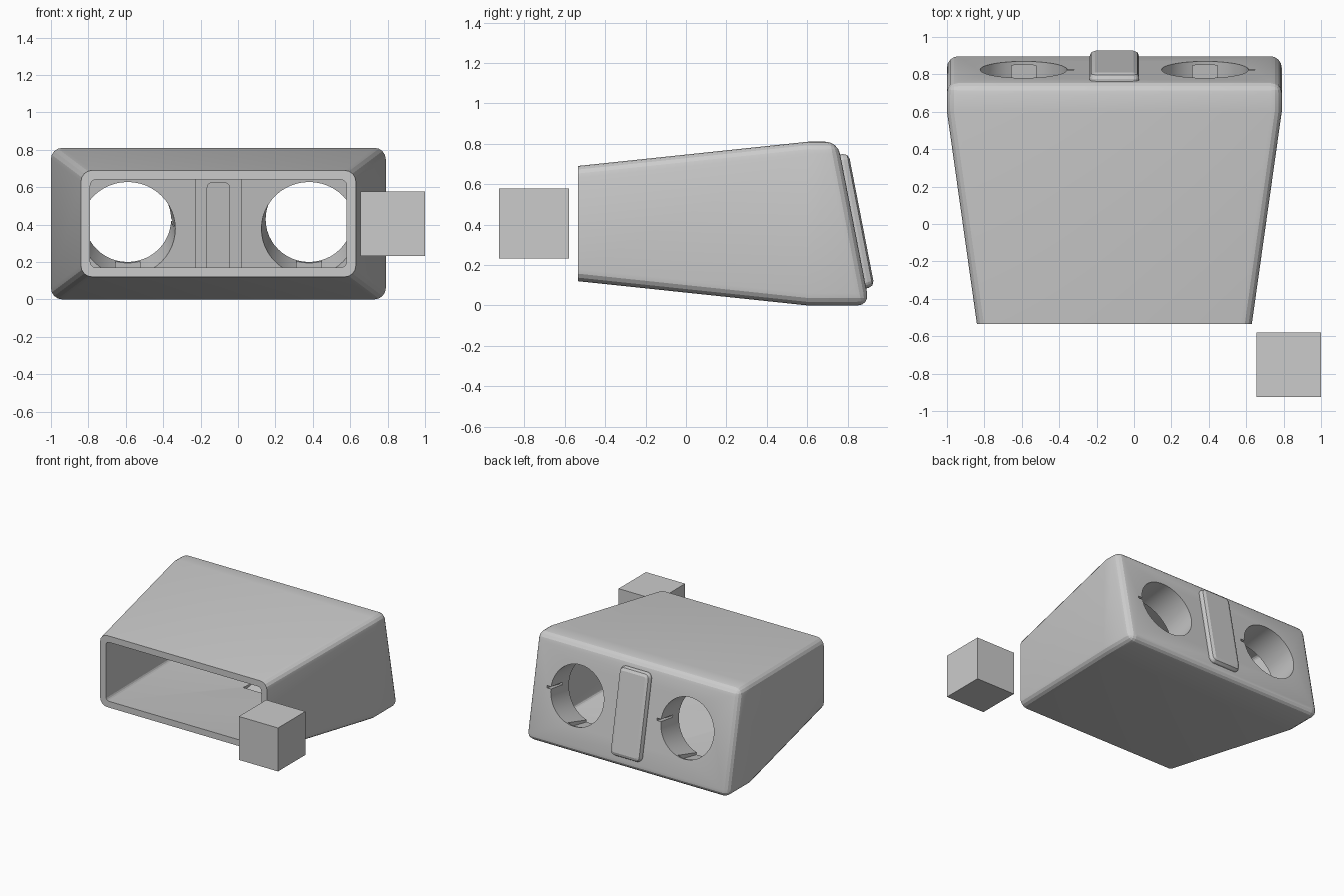
import bpy, bmesh, math
from mathutils import Matrix, Vector

if "Cube" in bpy.data.objects:
    bpy.data.objects.remove(bpy.data.objects["Cube"], do_unlink=True)

CX = -0.105                       # centre line of the housing
TILT = math.radians(11)           # lean of the rear panel
PANEL_Y, PANEL_Z = 0.825, 0.428   # centre of the rear panel
WALL = 0.05

grey = bpy.data.materials.new("plain_grey")
grey.use_nodes = True
grey.diffuse_color = (0.6, 0.6, 0.6, 1)
grey.node_tree.nodes["Principled BSDF"].inputs["Base Color"].default_value = (0.6, 0.6, 0.6, 1)


def finish(bm, name):
    bmesh.ops.recalc_face_normals(bm, faces=bm.faces)
    mesh = bpy.data.meshes.new(name)
    bm.to_mesh(mesh)
    bm.free()
    mesh.materials.append(grey)
    obj = bpy.data.objects.new(name, mesh)
    bpy.context.collection.objects.link(obj)
    return obj


def panel_frame(x):
    """Local z points out of the rear panel, local y points down it."""
    return Matrix.Translation((x, PANEL_Y, PANEL_Z)) @ Matrix.Rotation(TILT - math.pi / 2, 4, "X")


def box(name, lo, hi, matrix=Matrix(), rounding=0, chamfer=0):
    """Box between two corners, optionally rounded along z and chamfered on top."""
    bm = bmesh.new()
    bmesh.ops.create_cube(bm, size=1)
    lo, hi = Vector(lo), Vector(hi)
    for v in bm.verts:
        v.co = Vector(((lo[i] + hi[i]) / 2 + v.co[i] * (hi[i] - lo[i])) for i in range(3))
    if rounding:
        edges = [e for e in bm.edges if abs(e.verts[0].co.z - e.verts[1].co.z) > 1e-4]
        bmesh.ops.bevel(bm, geom=edges, offset=rounding, segments=5, profile=0.5, affect="EDGES")
    if chamfer:
        edges = [e for e in bm.edges if all(abs(v.co.z - hi.z) < 1e-4 for v in e.verts)]
        bmesh.ops.bevel(bm, geom=edges, offset=chamfer, segments=2, profile=0.5, affect="EDGES")
    bm.transform(matrix)
    return finish(bm, name)


def section(y, inset):
    """Half width, bottom and top of the housing at depth y."""
    t = min((y + 0.535) / 1.135, 1)
    return 0.735 + 0.16 * t - inset, 0.12 * (1 - t) + inset, 0.69 + 0.12 * t - inset


def tapered_shell(name, front, kink, depth, inset, radius):
    """Widening box ending in a leaning rear face, with rounded corners."""
    bm = bmesh.new()
    rings = []
    for y in (front, kink, None):
        half, bottom, top = section(kink if y is None else y, inset)
        ring = []
        for sx, z in ((-1, bottom), (1, bottom), (1, top), (-1, top)):
            yy = PANEL_Y - depth - math.tan(TILT) * (z - PANEL_Z) if y is None else y
            ring.append(bm.verts.new((CX + sx * half, yy, z)))
        rings.append(ring)
    bm.faces.new(rings[0])
    bm.faces.new(rings[2])
    for a, b in zip(rings, rings[1:]):
        for i in range(4):
            j = (i + 1) % 4
            bm.faces.new((a[i], a[j], b[j], b[i]))
    bm.normal_update()
    loops = {v: k for k, ring in enumerate(rings) for v in ring}
    edges = [e for e in bm.edges
             if loops[e.verts[0]] != loops[e.verts[1]] or (inset == 0 and loops[e.verts[0]] == 2)]
    bmesh.ops.bevel(bm, geom=edges, offset=radius, segments=4, profile=0.5, affect="EDGES")
    return finish(bm, name)


def cut(obj, cutter):
    mod = obj.modifiers.new("cut", "BOOLEAN")
    mod.operation = "DIFFERENCE"
    mod.solver = "EXACT"
    mod.object = cutter
    bpy.context.view_layer.objects.active = obj
    bpy.ops.object.modifier_apply(modifier=mod.name)
    bpy.data.objects.remove(cutter, do_unlink=True)


def smooth(obj):
    bpy.ops.object.select_all(action="DESELECT")
    obj.select_set(True)
    bpy.context.view_layer.objects.active = obj
    bpy.ops.object.shade_smooth_by_angle(angle=math.radians(12))


# Hollow housing, open at the front
housing = tapered_shell("housing", -0.535, 0.6, 0, 0, 0.06)
cut(housing, tapered_shell("cavity", -0.6, 0.42, 0.27, WALL, 0.03))

# Two slightly conical sockets with key slots
for x in (CX - 0.485, CX + 0.485):
    frame = panel_frame(x)
    bm = bmesh.new()
    bmesh.ops.create_cone(bm, cap_ends=True, segments=48, radius1=0.262, radius2=0.228,
                          depth=0.4, matrix=frame @ Matrix.Translation((0, 0, -0.15)))
    cut(housing, finish(bm, "socket"))
    cut(housing, box("side_slot", (0.18, -0.009, -0.17), (0.268, 0.009, 0.05), frame))
    cut(housing, box("lower_slot", (-0.066, 0.17, -0.4), (0.066, 0.262, -0.02), frame))

# Opening that holds the centre bar
centre = panel_frame(CX)
cut(housing, box("bar_opening", (-0.12, -0.3, -0.5), (0.12, 0.3, -0.05), centre))

# Raised centre bar with a hollow back
bar = box("centre_bar", (-0.133, -0.325, -0.1), (0.133, 0.35, 0.042), centre, 0.04, 0.03)
cut(bar, box("bar_hollow", (-0.06, -0.22, -0.2), (0.06, 0.28, -0.03), centre, 0.03))

# Separate small cube beside the opening
box("loose_cube", (0.655, -0.925, 0.232), (1.0, -0.58, 0.578))

for part in (housing, bar):
    smooth(part)
